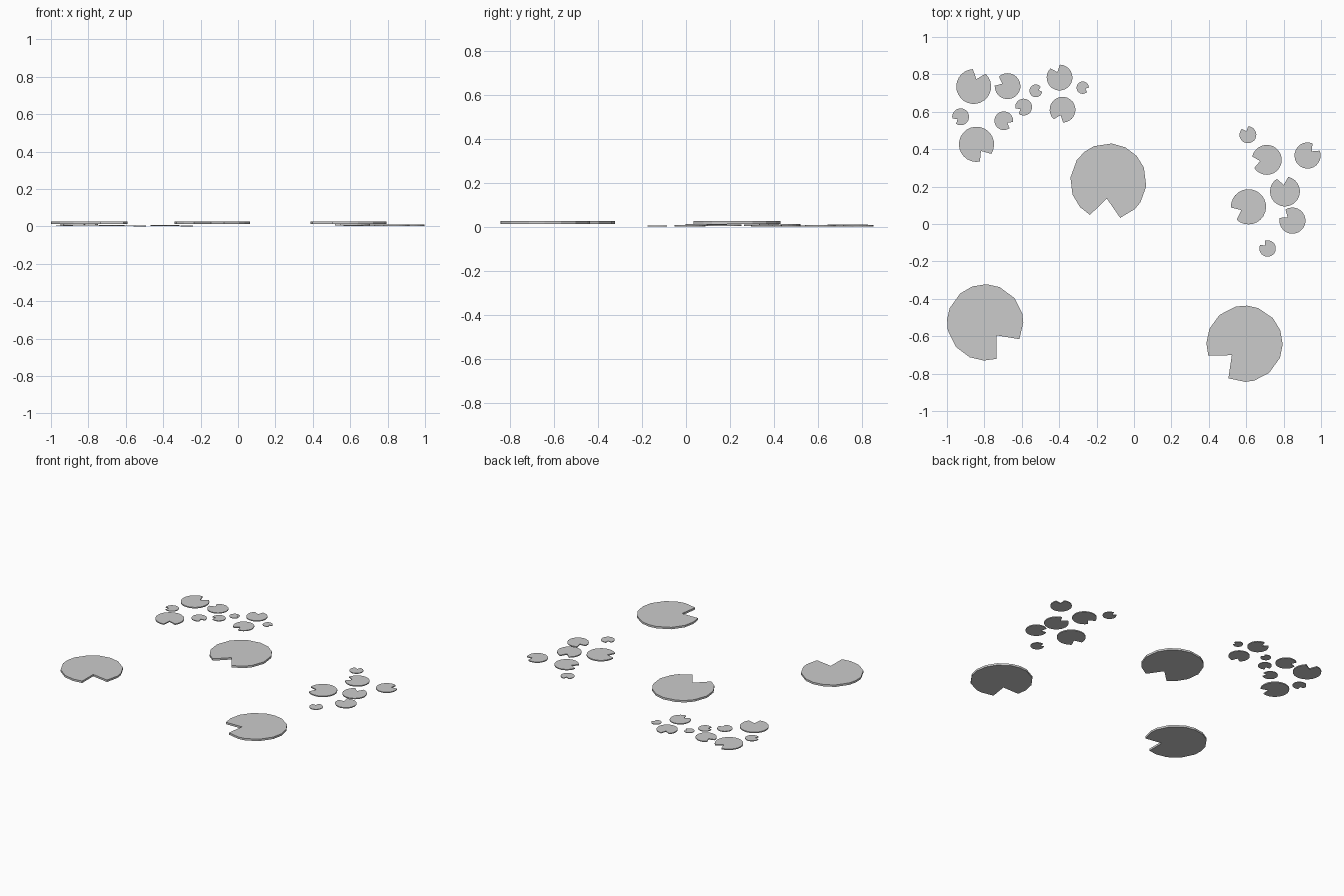
import bpy, bmesh
from math import radians, cos, sin

if "Cube" in bpy.data.objects:
    bpy.data.objects.remove(bpy.data.objects["Cube"])

NOTCH = 46          # opening angle of the notch in degrees
# rim corner angles of the large pads, measured from one side of the notch
LARGE_RIM = [0, 26, 39.5, 65, 93.5, 114, 135.6, 157, 184, 201, 218, 246, 272, 294, 313]
SMALL_RIM = [i * (360 - NOTCH) / 22 for i in range(23)]


def lily_pad(name, x, y, r, notch_dir, rim, z0, z1):
    """Flat notched disc, extruded upward."""
    bm = bmesh.new()
    start = notch_dir + NOTCH / 2
    pts = [(x + r * cos(radians(start + a)), y + r * sin(radians(start + a))) for a in rim]
    n = radians(notch_dir)
    pts.append((x + 0.45 * r * cos(n), y + 0.45 * r * sin(n)))
    face = bm.faces.new([bm.verts.new((px, py, z0)) for px, py in pts])
    ext = bmesh.ops.extrude_face_region(bm, geom=[face], use_keep_orig=True)
    top = [v for v in ext["geom"] if isinstance(v, bmesh.types.BMVert)]
    bmesh.ops.translate(bm, verts=top, vec=(0, 0, z1 - z0))
    bmesh.ops.recalc_face_normals(bm, faces=bm.faces)
    mesh = bpy.data.meshes.new(name)
    bm.to_mesh(mesh)
    bm.free()
    bpy.context.collection.objects.link(bpy.data.objects.new(name, mesh))


# Large pads: x, y, notch direction
for i, (x, y, d) in enumerate([(-0.137, 0.227, -95), (-0.796, -0.526, -49), (0.591, -0.64, 222)]):
    lily_pad(f"large_lily_pad_{i + 1}", x, y, 0.204, d, LARGE_RIM, 0.012, 0.026)

# Small pads: x, y, radius, notch direction
back_left = [
    (-0.857, 0.735, 0.093, 70), (-0.676, 0.737, 0.069, 155), (-0.525, 0.712, 0.034, 15),
    (-0.398, 0.783, 0.069, 112), (-0.274, 0.729, 0.033, -22), (-0.927, 0.573, 0.045, 215),
    (-0.696, 0.552, 0.050, -30), (-0.590, 0.625, 0.045, 212), (-0.382, 0.611, 0.069, 250),
    (-0.842, 0.426, 0.094, -56)]
right = [
    (0.609, 0.477, 0.045, 112), (0.710, 0.343, 0.080, 190), (0.928, 0.366, 0.070, 45),
    (0.807, 0.174, 0.080, 100), (0.612, 0.092, 0.094, 205), (0.847, 0.018, 0.070, 145),
    (0.714, -0.131, 0.044, 130)]
for group, pads in (("back_left", back_left), ("right", right)):
    for i, (x, y, r, d) in enumerate(pads):
        z0 = max(0, 0.06 * r - 0.002)
        lily_pad(f"small_lily_pad_{group}_{i + 1}", x, y, r, d, SMALL_RIM, z0, 0.122 * r)
